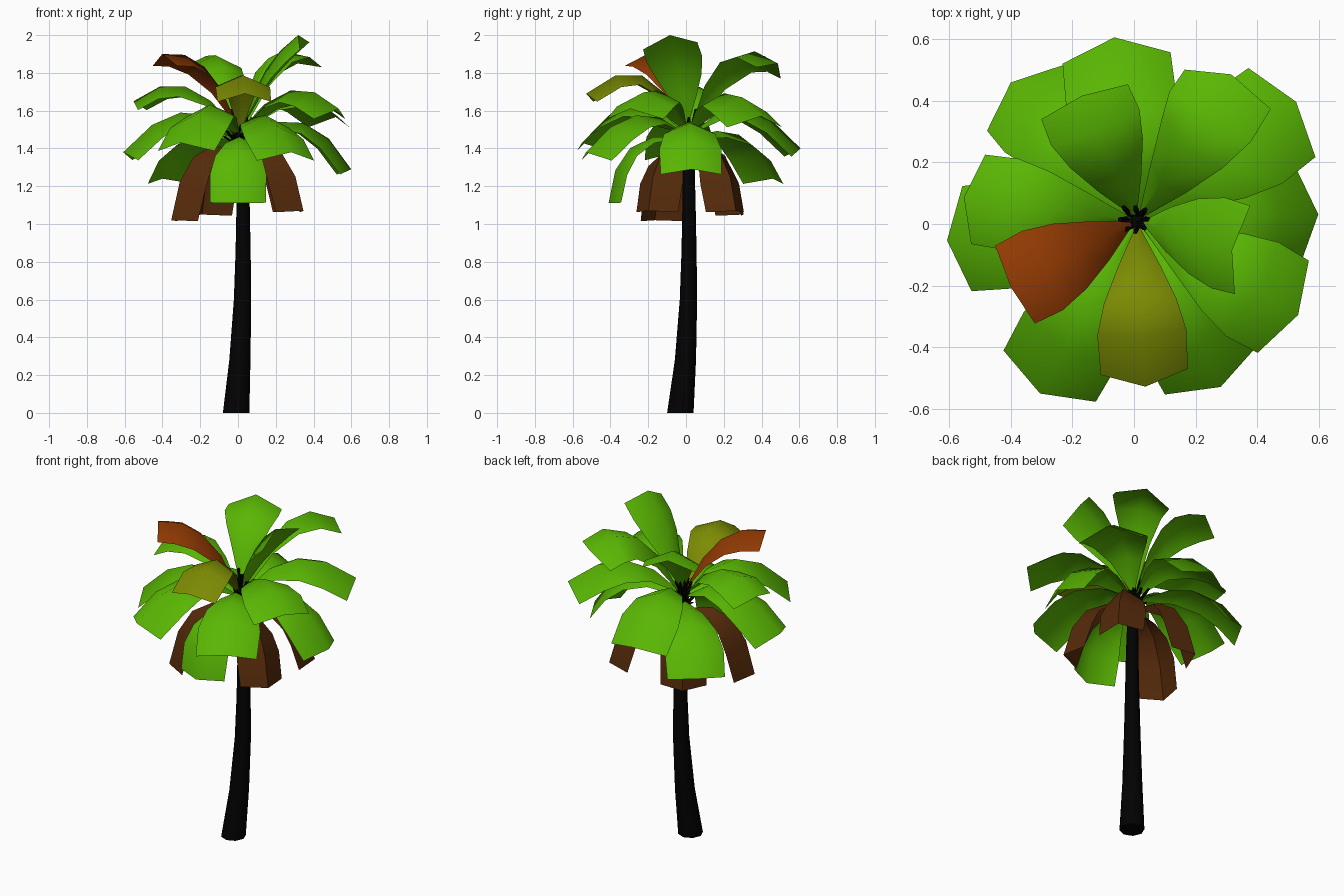
import bpy
import bmesh
import math
import random
from mathutils import Matrix, Vector

random.seed(4)
cube = bpy.data.objects.get("Cube")
if cube:
    bpy.data.objects.remove(cube, do_unlink=True)


def material(name, rgb):
    mat = bpy.data.materials.new(name)
    mat.use_nodes = True
    mat.diffuse_color = (*rgb, 1)
    mat.node_tree.nodes["Principled BSDF"].inputs["Base Color"].default_value = (*rgb, 1)
    return mat


GREEN = material("leaf_green", (0.1, 0.47, 0.001))
OLIVE = material("olive_leaf", (0.2, 0.26, 0.001))
RUST = material("rust_leaf", (0.29, 0.043, 0.001))
BROWN = material("dead_leaf_brown", (0.09, 0.023, 0.003))
BARK = material("dark_bark", (0.0005, 0.0005, 0.0005))


def make_object(name, bm, mat, angle):
    mesh = bpy.data.meshes.new(name)
    bm.to_mesh(mesh)
    bm.free()
    mesh.materials.append(mat)
    obj = bpy.data.objects.new(name, mesh)
    bpy.context.collection.objects.link(obj)
    bpy.ops.object.select_all(action='DESELECT')
    obj.select_set(True)
    bpy.context.view_layer.objects.active = obj
    bpy.ops.object.shade_smooth_by_angle(angle=math.radians(angle))


def tube(bm, rings, sides=8):
    """Skin a closed tube through (centre, radius) rings."""
    loops = []
    for centre, radius in rings:
        loops.append([bm.verts.new(Vector(centre) + Vector((
            radius * math.cos(math.tau * i / sides),
            radius * math.sin(math.tau * i / sides), 0))) for i in range(sides)])
    for low, high in zip(loops, loops[1:]):
        for i in range(sides):
            j = (i + 1) % sides
            bm.faces.new((low[i], low[j], high[j], high[i]))
    bm.faces.new(loops[0][::-1])
    bm.faces.new(loops[-1])


def frond(name, mat, azimuth, base_z, bend, tip, half_width, roll=0, fold=0.45):
    """Arched leaf folded along its midrib, with a blunt pointed tip."""
    a = math.radians(azimuth)
    out = Vector((math.cos(a), math.sin(a), 0))
    side = Vector((-math.sin(a), math.cos(a), 0))
    up = Vector((0, 0, 1))
    start = Vector((0.01, 0.01, base_z)) + out * 0.02
    mid = out * bend[0] + up * bend[1]
    end = out * tip[0] + up * tip[1]

    def path(t):
        point = start * (1 - t) ** 2 + mid * 2 * t * (1 - t) + end * t * t
        tangent = ((mid - start) * (1 - t) + (end - mid) * t).normalized()
        turn = Matrix.Rotation(math.radians(roll), 3, tangent)
        return point, turn @ side, turn @ tangent.cross(side)

    bm = bmesh.new()
    rows = []
    # Midrib position, edge position, share of the full width
    for t, edge_t, share in ((0, 0, 0.06), (0.25, 0.25, 0.48), (0.5, 0.5, 0.82),
                             (0.75, 0.75, 1), (1, 0.99, 0.98)):
        point, across, normal = path(edge_t)
        w = half_width * share
        rows.append([bm.verts.new(point + across * w - normal * w * fold),
                     bm.verts.new(path(t)[0]),
                     bm.verts.new(point - across * w - normal * w * fold)])
    for near, far in zip(rows, rows[1:]):
        for i in range(2):
            bm.faces.new((near[i], near[i + 1], far[i + 1], far[i]))
    bmesh.ops.recalc_face_normals(bm, faces=bm.faces)
    if sum(f.normal.z for f in bm.faces) < 0:
        bmesh.ops.reverse_faces(bm, faces=bm.faces)
    make_object(name, bm, mat, 65)


# Leaning, tapering trunk
bm = bmesh.new()
tube(bm, [((-0.01, -0.03, 0), 0.07), ((0.01, -0.003, 0.28), 0.056),
          ((0.024, 0.013, 0.6), 0.046), ((0.027, 0.016, 0.85), 0.04),
          ((0.027, 0.016, 1.1), 0.035), ((0.018, 0.014, 1.5), 0.027)])
make_object("trunk", bm, BARK, 50)

# Dark tuft of short stems at the heart of the crown, in two tiers
bm = bmesh.new()
for count, spread, top in ((8, 0.05, 1.59), (9, 0.08, 1.49)):
    for k in range(count):
        a = math.tau * k / count
        reach = spread * random.uniform(0.75, 1.1)
        z = top + random.uniform(-0.03, 0.03)
        tube(bm, [((0.012, 0.012, 1.4), 0.016),
                  ((reach * math.cos(a) + 0.005, reach * math.sin(a) + 0.015, z), 0.008)], 5)
make_object("crown_stems", bm, BARK, 30)

# Coloured young fronds
frond("rust_frond", RUST, 207, 1.53, (0.17, 1.95), (0.45, 1.9), 0.145)
frond("olive_frond", OLIVE, 274, 1.5, (0.2, 1.98), (0.53, 1.69), 0.145)

# Green fronds: azimuth, base height, bend, tip, half width, roll
green_fronds = [
    (-15, 1.53, (0.12, 1.86), (0.33, 2.0), 0.15, 9),
    (57, 1.5, (0.28, 2.08), (0.58, 1.85), 0.16, -14),
    (112, 1.53, (0.18, 1.96), (0.45, 1.89), 0.155, 0),
    (171, 1.5, (0.28, 1.88), (0.56, 1.65), 0.15, 0),
    (185, 1.48, (0.3, 1.75), (0.61, 1.38), 0.175, 0),
    (131, 1.45, (0.42, 1.6), (0.61, 1.24), 0.165, 0),
    (96, 1.48, (0.3, 1.78), (0.61, 1.4), 0.18, 0),
    (37, 1.5, (0.32, 1.85), (0.66, 1.57), 0.185, 0),
    (3, 1.47, (0.38, 1.69), (0.6, 1.29), 0.165, 0),
    (-29, 1.5, (0.32, 1.86), (0.61, 1.61), 0.175, 0),
    (-62, 1.48, (0.3, 1.72), (0.6, 1.38), 0.175, 0),
    (241, 1.48, (0.3, 1.81), (0.63, 1.43), 0.175, 0),
    (270, 1.46, (0.38, 1.52), (0.41, 1.11), 0.15, 0),
]
for n, spec in enumerate(green_fronds, 1):
    frond(f"green_frond_{n}", GREEN, *spec)

# Dead fronds hanging beneath the crown
for n, (azimuth, reach, z) in enumerate(((205, 0.39, 1.02), (-30, 0.4, 1.07),
                                         (38, 0.43, 1.07), (122, 0.36, 1.05)), 1):
    frond(f"dead_frond_{n}", BROWN, azimuth, 1.4, (reach - 0.07, 1.5),
          (reach, z), 0.13, 0, 0.75)
